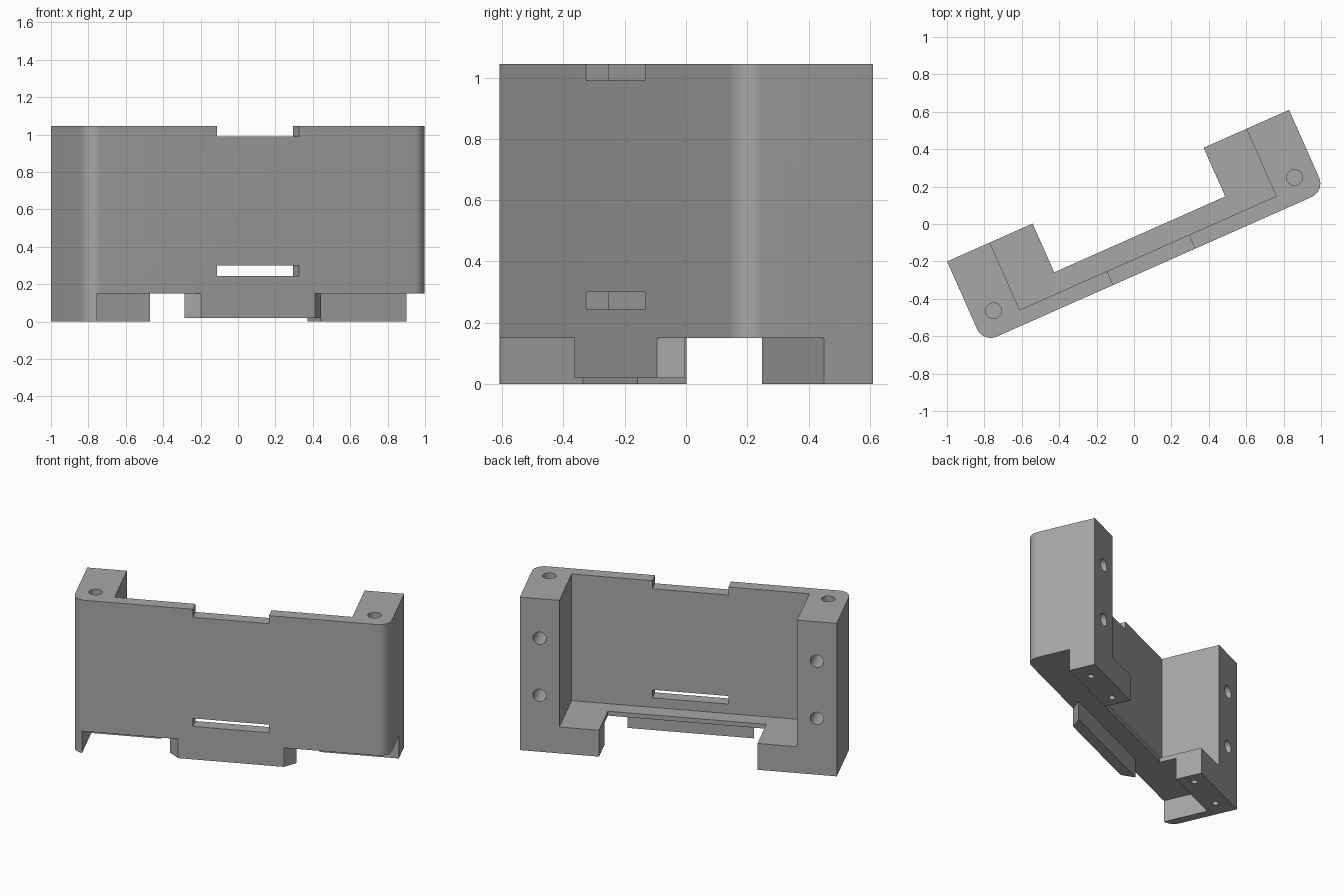
import bpy, bmesh, math
from mathutils import Matrix

cube = bpy.data.objects.get("Cube")
if cube:
    bpy.data.objects.remove(cube, do_unlink=True)

WIDTH, DEPTH, HEIGHT = 1.0, 0.475, 1.045   # half width, depth, height
RADIUS = 0.08
UNDERSIDE, FLOOR = 0.15, 0.18

grey = bpy.data.materials.new("plain_grey")
grey.use_nodes = True
colour = (0.39, 0.39, 0.39, 1)
grey.diffuse_color = colour
grey.node_tree.nodes["Principled BSDF"].inputs["Base Color"].default_value = colour


def link(bm, name):
    mesh = bpy.data.meshes.new(name)
    bmesh.ops.recalc_face_normals(bm, faces=bm.faces)
    bm.to_mesh(mesh)
    bm.free()
    obj = bpy.data.objects.new(name, mesh)
    bpy.context.collection.objects.link(obj)
    return obj


def prism(name, outline, low, high):
    bm = bmesh.new()
    face = bm.faces.new([bm.verts.new((x, y, low)) for x, y in outline])
    top = bmesh.ops.extrude_face_region(bm, geom=[face])["geom"]
    bmesh.ops.translate(bm, vec=(0, 0, high - low),
                        verts=[v for v in top if isinstance(v, bmesh.types.BMVert)])
    return link(bm, name)


def block(name, x0, x1, y0, y1, low, high):
    return prism(name, [(x0, y0), (x1, y0), (x1, y1), (x0, y1)], low, high)


def drill(name, centre, radius, depth, along_y=False):
    bm = bmesh.new()
    bmesh.ops.create_cone(bm, cap_ends=True, segments=32, radius1=radius,
                          radius2=radius, depth=2 * depth)
    if along_y:
        bm.transform(Matrix.Rotation(math.pi / 2, 4, "X"))
    bm.transform(Matrix.Translation(centre))
    return link(bm, name)


def cut(target, cutter):
    cutter.hide_render = True
    mod = target.modifiers.new("cut", "BOOLEAN")
    mod.operation, mod.solver, mod.object = "DIFFERENCE", "EXACT", cutter
    bpy.context.view_layer.objects.active = target
    bpy.ops.object.modifier_apply(modifier=mod.name)
    bpy.data.objects.remove(cutter, do_unlink=True)


# Solid block with the two front corners rounded
outline = [(WIDTH, 0), (-WIDTH, 0)]
for side, start in ((-1, math.pi), (1, 1.5 * math.pi)):
    for i in range(13):
        a = start + i * math.pi / 24
        outline.append((side * (WIDTH - RADIUS) + RADIUS * math.cos(a),
                        RADIUS - DEPTH + RADIUS * math.sin(a)))
bracket = prism("bracket_housing", outline, 0, HEIGHT)
bracket.data.materials.append(grey)

# Open cavity between the pillars, and the gap in the floor behind it
cut(bracket, block("cavity", -0.75, 0.75, -0.394, 0.2, FLOOR, 1.3))
cut(bracket, block("floor_gap", -0.5, 0.5, -0.285, 0.2, -0.1, 0.6))

# Recess under the front, leaving a chamfered tab, the feet and one side lip
recess = [(-0.94, -0.6), (-0.333, -0.6), (-0.333, -DEPTH), (-0.4, -0.405),
          (0.4, -0.405), (0.333, -DEPTH), (0.333, -0.6), (1.1, -0.6),
          (1.1, -0.175), (-0.94, -0.175)]
cut(bracket, prism("under_recess", recess, -0.1, UNDERSIDE))
cut(bracket, block("tab_trim", -0.45, 0.45, -0.6, -0.35, -0.1, 0.02))

# Strap slot and matching notch in the top edge
cut(bracket, block("slot", -0.24, 0.24, -0.6, -0.3, 0.245, 0.3))
cut(bracket, block("notch", -0.24, 0.24, -0.6, -0.3, 0.99, 1.2))

# Screw holes: pillar tops, pillar backs and feet
for s in (-1, 1):
    cut(bracket, drill("top_hole", (s * 0.88, -0.342, HEIGHT), 0.042, 0.3))
    for z in (0.385, 0.775):
        cut(bracket, drill("back_hole", (s * 0.875, 0, z), 0.042, 0.25, True))
    for x in (0.58, 0.875):
        cut(bracket, drill("foot_hole", (s * x, -0.0875, 0), 0.02, 0.12))

# Smooth the rounded surfaces and turn the bracket into place
bpy.ops.object.select_all(action="DESELECT")
bracket.select_set(True)
bpy.context.view_layer.objects.active = bracket
bpy.ops.object.shade_smooth_by_angle(angle=math.radians(30))
bracket.rotation_euler.z = math.radians(23.9)
bracket.location = (-0.085, 0.205, 0)
